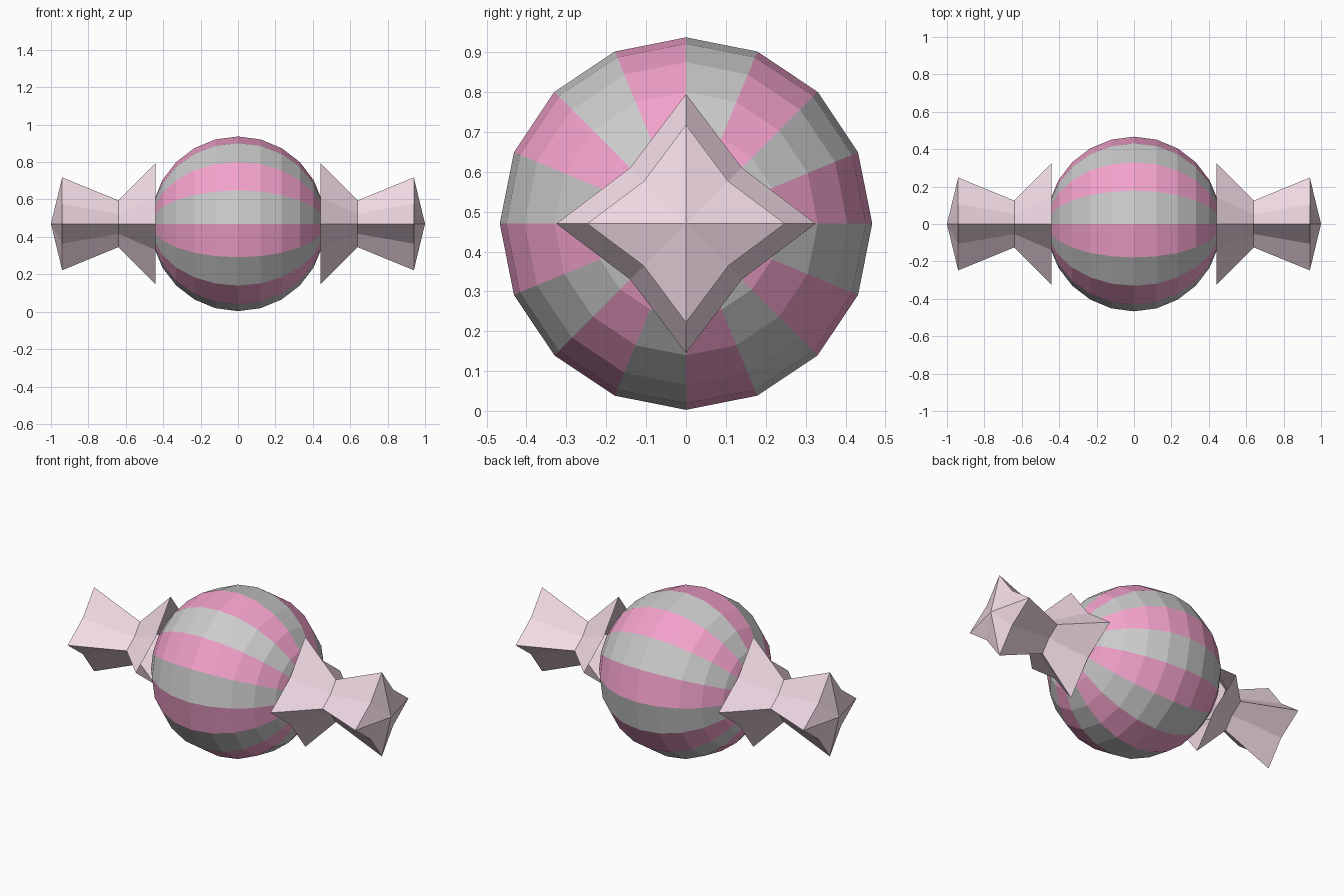
import bpy, bmesh
from math import sin, cos, pi, atan2, floor
from mathutils import Matrix

if "Cube" in bpy.data.objects:
    bpy.data.objects.remove(bpy.data.objects["Cube"])

CZ = 0.47   # height of the sweet's axis


def material(name, rgb):
    m = bpy.data.materials.new(name)
    m.diffuse_color = (*rgb, 1)
    m.use_nodes = True
    m.node_tree.nodes["Principled BSDF"].inputs["Base Color"].default_value = m.diffuse_color
    return m


pink = material("pink_stripe", (0.90, 0.36, 0.60))
white = material("white_stripe", (0.84, 0.82, 0.83))
wrap = material("pale_pink_wrap", (0.88, 0.70, 0.78))


def finish(name, bm, mats):
    me = bpy.data.meshes.new(name)
    bm.to_mesh(me)
    bm.free()
    for m in mats:
        me.materials.append(m)
    ob = bpy.data.objects.new(name, me)
    ob.location.z = CZ
    bpy.context.collection.objects.link(ob)
    return ob


# Striped ball with its poles along x
bm = bmesh.new()
bmesh.ops.create_uvsphere(bm, u_segments=16, v_segments=12, radius=0.467,
                          matrix=Matrix.Rotation(pi / 2, 4, 'Y'))
for f in bm.faces:
    c = f.calc_center_median()
    f.material_index = floor(atan2(c.y, c.z) / (pi / 8)) % 2
finish("striped_ball", bm, [white, pink])


# Twisted wrapper ends: four-pointed star rings, (x, tip radius, notch radius)
RINGS = [(0.44, 0.325, 0.198), (0.64, 0.125, 0.076), (0.94, 0.248, 0.15)]


def wrapper_end(name, side):
    bm = bmesh.new()
    loops = []
    for x, tip, notch in RINGS:
        loops.append([bm.verts.new((side * x,
                                    (notch if i % 2 else tip) * cos(i * pi / 4),
                                    (notch if i % 2 else tip) * sin(i * pi / 4)))
                      for i in range(8)])
    apex = bm.verts.new((side, 0, 0))
    for i in range(8):
        j = (i + 1) % 8
        for a, b in zip(loops, loops[1:]):
            quad = [a[i], a[j], b[j], b[i]]
            bm.faces.new(quad[::-1] if side > 0 else quad)
        tri = [loops[-1][i], loops[-1][j], apex]
        bm.faces.new(tri if side < 0 else tri[::-1])
    # outward normals on the open shell
    bmesh.ops.recalc_face_normals(bm, faces=bm.faces)
    end = [f for f in bm.faces if apex in f.verts]
    if sum(f.normal.x * side for f in end) < 0:
        bmesh.ops.reverse_faces(bm, faces=bm.faces)
    finish(name, bm, [wrap])


wrapper_end("wrapper_end_right", 1)
wrapper_end("wrapper_end_left", -1)
